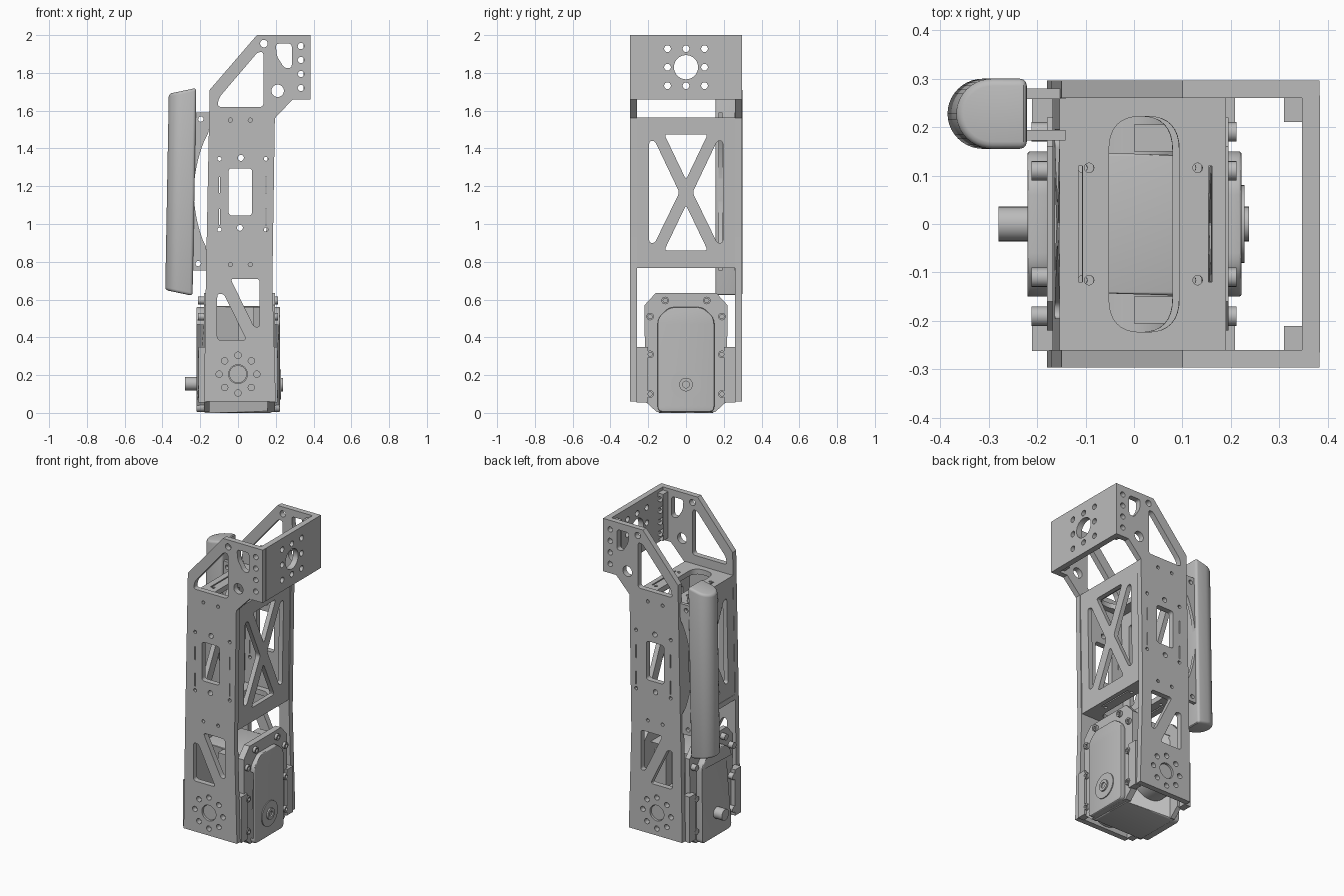
import bpy, bmesh, math
from mathutils import Vector

cube = bpy.data.objects.get("Cube")
if cube:
    bpy.data.objects.remove(cube, do_unlink=True)

GREY = (0.5, 0.5, 0.5, 1)
metal = bpy.data.materials.new("grey_metal")
metal.use_nodes = True
metal.diffuse_color = GREY
metal.node_tree.nodes["Principled BSDF"].inputs["Base Color"].default_value = GREY


def rounded(points, r=0.02, steps=5):
    """Polygon with softened corners."""
    out = []
    for i, p in enumerate(points):
        p = Vector(p)
        ends = []
        for q in (points[i - 1], points[(i + 1) % len(points)]):
            d = Vector(q) - p
            ends.append(p + d.normalized() * min(r, d.length * 0.45))
        for k in range(steps + 1):
            t = k / steps
            out.append(ends[0] * (1 - t) ** 2 + p * 2 * t * (1 - t) + ends[1] * t * t)
    return out


def circle(u, v, r, n=24):
    return [(u + r * math.cos(2 * math.pi * k / n), v + r * math.sin(2 * math.pi * k / n))
            for k in range(n)]


def rect(u0, u1, v0, v1):
    return [(u0, v0), (u1, v0), (u1, v1), (u0, v1)]


def lean(co):
    """The upper box leans slightly."""
    co.x += 0.018 * (co.z - 1.1)


def slab(name, axis, lo, hi, outline, holes=(), warp=None, bevel=0):
    """Extrude a profile with holes along an axis; u, v are the other two axes in order."""
    curve = bpy.data.curves.new(name, "CURVE")
    curve.dimensions = "2D"
    curve.fill_mode = "BOTH"
    curve.extrude = (hi - lo) / 2
    for loop in [outline, *holes]:
        spline = curve.splines.new("POLY")
        spline.points.add(len(loop) - 1)
        for pt, p in zip(spline.points, loop):
            pt.co = (p[0], p[1], 0, 1)
        spline.use_cyclic_u = True
    temp = bpy.data.objects.new(name + "_profile", curve)
    bpy.context.collection.objects.link(temp)
    bpy.context.view_layer.update()
    dg = bpy.context.evaluated_depsgraph_get()
    mesh = bpy.data.meshes.new_from_object(temp.evaluated_get(dg))
    bpy.data.objects.remove(temp, do_unlink=True)
    bm = bmesh.new()
    bm.from_mesh(mesh)
    bmesh.ops.remove_doubles(bm, verts=bm.verts, dist=1e-5)
    for v in bm.verts:
        a, b, w = v.co.x, v.co.y, v.co.z + (lo + hi) / 2
        v.co = {"x": (w, a, b), "y": (a, w, b), "z": (a, b, w)}[axis]
        if warp:
            warp(v.co)
    if bevel:
        bmesh.ops.dissolve_limit(bm, angle_limit=0.01, verts=bm.verts, edges=bm.edges)
        rim = [e for e in bm.edges if len(e.link_faces) == 2 and e.calc_face_angle(0) > 0.8]
        bmesh.ops.bevel(bm, geom=rim, offset=bevel, segments=3, profile=0.5, affect="EDGES")
    bmesh.ops.recalc_face_normals(bm, faces=bm.faces)
    for f in bm.faces:
        f.smooth = True
    bm.to_mesh(mesh)
    bm.free()
    mesh.set_sharp_from_angle(angle=math.radians(30))
    mesh.materials.clear()
    mesh.materials.append(metal)
    mesh.name = name
    obj = bpy.data.objects.new(name, mesh)
    bpy.context.collection.objects.link(obj)
    return obj


# Side plates
plate = [(-0.18, 0.06), (0.2, 0.06), (0.182, 0.7), (0.195, 1.56), (0.29, 1.66), (0.383, 1.66),
         (0.383, 2), (0.1, 2), (-0.15, 1.71), (-0.17, 0.7)]
cuts = [rounded(c) for c in (
    [(-0.11, 1.62), (0.135, 1.62), (0.135, 1.91), (0.105, 1.91), (-0.1, 1.67)],
    [(0.2, 1.955), (0.285, 1.955), (0.285, 1.825), (0.245, 1.825), (0.205, 1.89)],
    rect(-0.05, 0.075, 1.045, 1.295),
    [(-0.04, 0.71), (0.115, 0.71), (0.115, 0.455), (0.085, 0.455)],
    [(-0.11, 0.63), (-0.075, 0.63), (0.045, 0.385), (-0.11, 0.385)])]
cuts += [circle(0.137, 1.955, 0.02), circle(0.21, 1.705, 0.033),
         circle(0.015, 1.35, 0.016), circle(0.01, 0.98, 0.016), circle(0, 0.205, 0.05)]
end_holes = [circle(0.333, 1.72 + 0.074 * i, 0.017, 16) for i in range(4)]
for k in range(8):
    a = k * math.pi / 4
    cuts.append(circle(0.1 * math.cos(a), 0.205 + 0.1 * math.sin(a), 0.017, 16))
for x in (-0.098, 0.148):
    cuts += [rect(x - 0.003, x + 0.003, z, z + 0.085) for z in (0.995, 1.165)]
    cuts += [circle(x, z, 0.011, 12) for z in (0.97, 1.345)]
for z in (0.785, 1.55):
    cuts += [circle(x, z, 0.011, 12) for x in (-0.04, 0.065)]

for side, s in (("right", -1), ("left", 1)):
    def span(a, b):
        return sorted((s * a, s * b))
    slab(side + "_side_plate", "y", *span(0.26, 0.296), plate, cuts + end_holes)
    slab(side + "_end_flange", "y", *span(0.21, 0.262), rect(0.31, 0.35, 1.68, 1.98), end_holes)
    slab(side + "_output_horn", "y", *span(0.14, 0.262), circle(0, 0.205, 0.13, 40))
    slab(side + "_horn_centre", "y", *span(0.25, 0.285), circle(0, 0.205, 0.047))
    slab(side + "_motor_ear", "y", *span(0.15, 0.205), rect(0, 0.085, 0.3, 0.56))
    for name, x0, x1 in (("front", 0.165, 0.208), ("rear", -0.21, -0.165)):
        slab(f"{side}_{name}_motor_bracket", "x", x0, x1,
             [(s * y, z) for y, z in rect(0.2, 0.262, 0.055, 0.35)])

# End plate with ring of holes
ring = [circle(y, 1.83 + z, 0.018, 16) for y in (-0.098, 0, 0.098)
        for z in (-0.098, 0, 0.098) if y or z]
slab("end_plate", "x", 0.347, 0.384, rect(-0.265, 0.265, 1.66, 2),
     ring + [circle(0, 1.83, 0.064, 40)])

# Cross braced panels
brace = [[(-0.115, 1.475), (0.115, 1.475), (0, 1.235)], [(-0.115, 0.86), (0.115, 0.86), (0, 1.1)]]
for s in (-1, 1):
    brace.append([(s * 0.195, 1.44), (s * 0.165, 1.44), (s * 0.035, 1.167),
                  (s * 0.165, 0.9), (s * 0.195, 0.9)])
brace = [rounded(b, 0.018) for b in brace]
for name, x in (("front", 0.152), ("rear", -0.16)):
    slab(name + "_cross_panel", "x", x, x + 0.03, rect(-0.262, 0.262, 0.79, 1.545), brace, lean)

# Cross shelves with long slot
slots = [rounded(rect(-0.06, 0.085, -0.223, 0.222), 0.07, 8)]
for x, d in ((-0.123, 1), (0.145, -1)):
    slots.append(rect(x, x + 0.008, -0.12, 0.12))
    slots += [circle(x + d * 0.022, y, 0.01, 12) for y in (-0.116, 0.116)]
for name, z in (("lower", 0.768), ("upper", 1.53)):
    slab(name + "_shelf", "z", z, z + 0.033, rect(-0.162, 0.182, -0.262, 0.262), slots, lean)

# Motor body and covers
slab("motor_body", "x", -0.18, 0.18, rect(-0.15, 0.15, 0, 0.565), bevel=0.01)
cover = [(-0.155, 0.005), (0.155, 0.005), (0.215, 0.06), (0.22, 0.57), (0.16, 0.635),
         (-0.16, 0.635), (-0.22, 0.57), (-0.215, 0.06)]
raised = [(-0.15, 0.005), (0.15, 0.005), (0.15, 0.5), (0.09, 0.56), (-0.09, 0.56), (-0.15, 0.5)]
slab("front_motor_cover", "x", 0.155, 0.195, cover)
slab("rear_motor_cover", "x", -0.18, -0.15, cover)
slab("front_raised_cover", "x", 0.19, 0.222, rounded(raised, 0.03), bevel=0.006)
slab("rear_raised_cover", "x", -0.22, -0.175, rounded(raised, 0.03), bevel=0.006)
slab("front_boss", "x", 0.2, 0.228, circle(0, 0.15, 0.08, 40))
slab("front_shaft", "x", 0.2, 0.237, circle(0, 0.15, 0.036), [circle(0, 0.15, 0.018, 16)])
slab("rear_shaft", "x", -0.28, -0.2, circle(0, 0.155, 0.036))
for s in (-1, 1):
    for y, z in ((0.19, 0.1), (0.19, 0.31), (0.19, 0.51), (0.11, 0.595)):
        slab("cover_screw", "x", 0.19, 0.212, circle(s * y, z, 0.02, 16),
             [circle(s * y, z, 0.011, 12)])
        slab("rear_screw", "x", -0.212, -0.17, circle(s * y, z, 0.02, 16))

# Grip pad and its curved bracket
arc = [(-0.165 - 0.07 * math.sin(math.pi * k / 16) ** 0.8, 0.88 + 0.6 * k / 16)
       for k in range(17)]
bracket = [(-0.24, 0.755), (-0.155, 0.755), *arc, (-0.15, 1.59), (-0.24, 1.59)]
for name, y in (("inner", 0.172), ("outer", 0.258)):
    slab(name + "_grip_bracket", "y", y, y + 0.022, bracket,
         [circle(-0.205, z, 0.014, 16) for z in (0.79, 1.555)], lean)


def pad_ends(co):
    slope = (co.x + 0.232) * 0.21
    co.z += slope if co.z > 1.1 else -slope
    lean(co)


nose = [(-0.303 - 0.074 * math.sin(math.pi * k / 20), 0.2275 + 0.0725 * math.cos(math.pi * k / 20))
        for k in range(21)]
slab("grip_pad", "z", 0.62, 1.72, [(-0.232, 0.3), *nose, (-0.232, 0.155)], (), pad_ends, 0.015)
